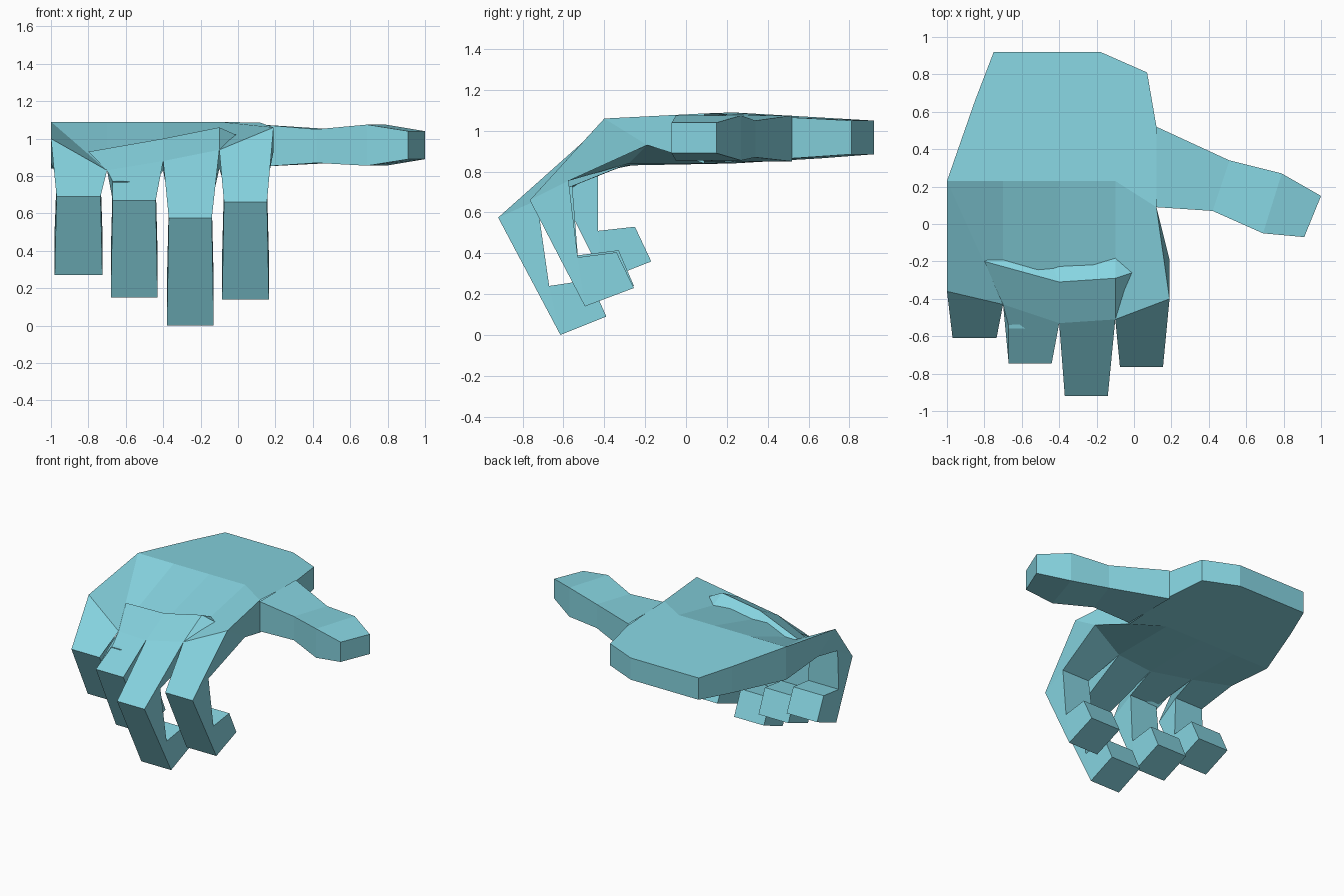
import bpy, bmesh

if "Cube" in bpy.data.objects:
    bpy.data.objects.remove(bpy.data.objects["Cube"])

mat = bpy.data.materials.new("light_cyan")
mat.diffuse_color = (0.24, 0.66, 0.75, 1)
mat.use_nodes = True
mat.node_tree.nodes["Principled BSDF"].inputs["Base Color"].default_value = mat.diffuse_color


def make(name, verts, faces):
    bm = bmesh.new()
    vs = [bm.verts.new(v) for v in verts]
    for f in faces:
        bm.faces.new([vs[i] for i in f])
    bmesh.ops.recalc_face_normals(bm, faces=bm.faces)
    me = bpy.data.meshes.new(name)
    bm.to_mesh(me)
    bm.free()
    me.materials.append(mat)
    ob = bpy.data.objects.new(name, me)
    bpy.context.collection.objects.link(ob)


def loft(name, sections, cap_start=False, cap_end=True):
    n = len(sections[0])
    verts = [p for s in sections for p in s]
    faces = [(k * n + i, k * n + (i + 1) % n, (k + 1) * n + (i + 1) % n, (k + 1) * n + i)
             for k in range(len(sections) - 1) for i in range(n)]
    if cap_start:
        faces.append(tuple(range(n)))
    if cap_end:
        faces.append(tuple(range(len(verts) - n, len(verts))))
    make(name, verts, faces)


# Knuckle line, from little finger to index: upper and lower edges
top = [(-1, -.36, 1.0), (-.7, -.43, .83), (-.4, -.53, .88), (-.1, -.51, .94), (.19, -.40, 1.06)]
low = [(-1, -.15, .87), (-.7, -.22, .84), (-.4, -.30, .83), (-.1, -.28, .84), (.19, -.19, .93)]

# Palm: wrist outline (x, y, top, bottom), crease, then slope to the knuckles
wrist = [(-.85, .66, 1.065, .865), (-.75, .92, 1.05, .885), (-.18, .92, 1.05, .885),
         (.07, .81, 1.05, .885), (.12, .52, 1.065, .865)]
crease = [(.12, .09, 1.085, .84), (-.1, .23, 1.09, .84), (-.4, .23, 1.09, .84),
          (-.7, .23, 1.09, .84), (-1, .23, 1.09, .84)]
rim = wrist + crease
n = len(rim)
verts = [(x, y, t) for x, y, t, b in rim] + [(x, y, b) for x, y, t, b in rim] + top + low
T, L = 2 * n, 2 * n + 5
faces = [tuple(range(n)), tuple(range(n, 2 * n))]
faces += [(i, (i + 1) % n, (i + 1) % n + n, i + n) for i in (9, 0, 1, 2, 3)]
for k in range(4):
    a, b = 9 - k, 8 - k
    if k == 0:
        faces += [(a, b, T + 1), (a, T + 1, T)]
    else:
        faces.append((a, b, T + k + 1, T + k))
    faces.append((a + n, b + n, L + k + 1, L + k))
faces += [(9, T, L, 9 + n), (5, T + 4, L + 4, 5 + n)]
make("palm", verts, faces)

# Thumb: pairs of (x, y) back and front with top and bottom heights
thumb = [((.12, .52), (.12, .09), 1.075, .85), ((.51, .34), (.42, .07), 1.05, .87),
         ((.79, .27), (.69, -.05), 1.075, .855), ((1.0, .15), (.91, -.07), 1.04, .89)]
loft("thumb", [[(*a, t), (*b, t), (*b, z), (*a, z)] for a, b, t, z in thumb])

# Fingers: x range, then (outer, inner) side-profile points at knuckle, bend and tip
fingers = {
    "little_finger": (-.97, -.735, [((-.61, .69), (-.43, .80)), ((-.40, .27), (-.43, .51)),
                                    ((-.17, .36), (-.25, .53))]),
    "ring_finger": (-.67, -.44, [((-.745, .67), (-.56, .77)), ((-.49, .15), (-.53, .39)),
                                 ((-.255, .24), (-.33, .415))]),
    "middle_finger": (-.37, -.14, [((-.92, .575), (-.73, .66)), ((-.615, 0), (-.67, .24)),
                                   ((-.39, .09), (-.47, .27))]),
    "index_finger": (-.075, .155, [((-.765, .66), (-.575, .755)), ((-.495, .14), (-.53, .38)),
                                   ((-.255, .23), (-.34, .405))]),
}
for k, (name, (x0, x1, prof)) in enumerate(fingers.items()):
    secs = [[top[k], top[k + 1], low[k + 1], low[k]]]
    for i, (o, q) in enumerate(prof):
        w = .01 if i else 0
        secs.append([(x0 - w, *o), (x1 + w, *o), (x1 + w, *q), (x0 - w, *q)])
    loft(name, secs)

# Raised fold across the knuckles: back, crest and front points
loft("knuckle_ridge", [
    [(-.70, -.155, .90), (-.80, -.20, .93), (-.70, -.43, .83)],
    [(-.45, -.20, .94), (-.40, -.31, 1.0), (-.40, -.53, .88)],
    [(-.10, -.17, 1.0), (-.10, -.29, 1.06), (-.10, -.51, .94)],
    [(-.03, -.20, 1.0), (-.01, -.26, 1.02), (-.04, -.37, .97)]], cap_start=True)
